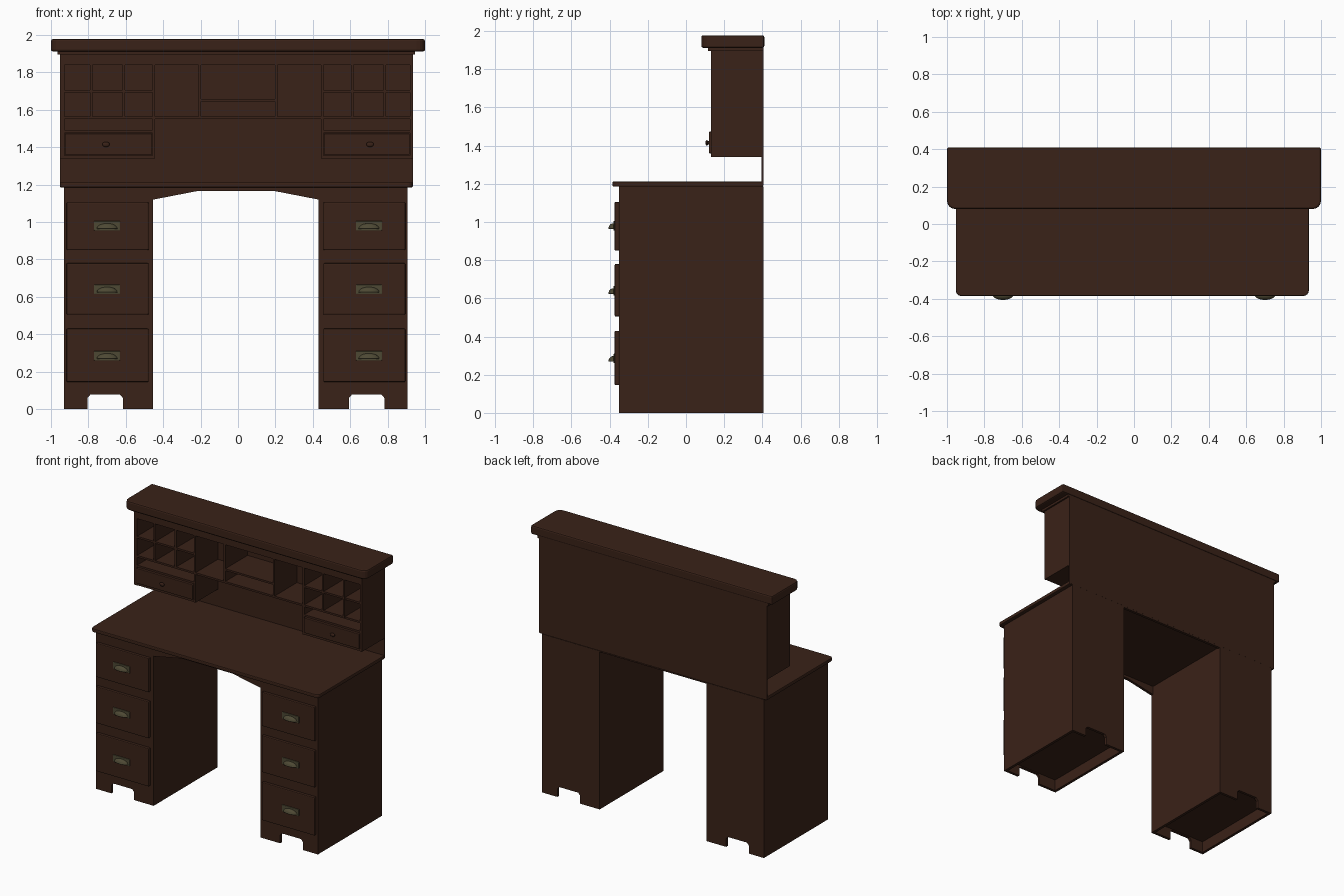
import bpy, bmesh, math
from mathutils import Matrix

if "Cube" in bpy.data.objects:
    bpy.data.objects.remove(bpy.data.objects["Cube"])


def material(name, color):
    m = bpy.data.materials.new(name)
    m.diffuse_color = (*color, 1)
    m.use_nodes = True
    m.node_tree.nodes["Principled BSDF"].inputs["Base Color"].default_value = m.diffuse_color
    return m


WOOD = material("dark_wood", (0.042, 0.016, 0.009))
BRASS = material("aged_brass", (0.075, 0.066, 0.034))
CX = -0.011            # the carcass sits slightly left of the cap
BACK = 0.405


def finish(name, bm, mat, bevel=0, smooth=False):
    bmesh.ops.recalc_face_normals(bm, faces=bm.faces)
    me = bpy.data.meshes.new(name)
    bm.to_mesh(me)
    bm.free()
    me.materials.append(mat)
    ob = bpy.data.objects.new(name, me)
    bpy.context.collection.objects.link(ob)
    if smooth:
        for p in me.polygons:
            p.use_smooth = True
    if bevel:
        mod = ob.modifiers.new("bevel", "BEVEL")
        mod.width, mod.segments = bevel, 2
    return ob


def prism(name, pts, vec, mat=WOOD, bevel=0):
    bm = bmesh.new()
    f = bm.faces.new([bm.verts.new(p) for p in pts])
    ext = bmesh.ops.extrude_face_region(bm, geom=[f])["geom"]
    bmesh.ops.translate(bm, vec=vec, verts=[v for v in ext if isinstance(v, bmesh.types.BMVert)])
    return finish(name, bm, mat, bevel)


def box(name, x0, x1, y0, y1, z0, z1, mat=WOOD, bevel=0):
    x0, x1 = min(x0, x1), max(x0, x1)
    return prism(name, [(x0, y0, z0), (x1, y0, z0), (x1, y1, z0), (x0, y1, z0)],
                 (0, 0, z1 - z0), mat, bevel)


def front_panel(name, half, y, thick):
    """Board from a half outline (x, z), mirrored about the carcass centre."""
    pts = half + [(-x, z) for x, z in reversed(half)]
    return prism(name, [(CX + x, y, z) for x, z in pts], (0, thick, 0))


def round_top(name, x0, x1, y0, y1, z0, z1, r, bevel):
    """Slab whose two front corners are rounded."""
    pts = [(x1, y1, z0), (x0, y1, z0)]
    for cx, a0 in ((x0 + r, 180), (x1 - r, 270)):
        for i in range(5):
            a = math.radians(a0 + 22.5 * i)
            pts.append((cx + r * math.cos(a), y0 + r + r * math.sin(a), z0))
    return prism(name, pts, (0, 0, z1 - z0), WOOD, bevel)


# Front and back boards with foot cutouts; the front has the arched apron
foot = [(0.4425, 0), (0.605, 0), (0.605, 0.06), (0.62, 0.078), (0.778, 0.078),
        (0.793, 0.06), (0.793, 0), (0.918, 0), (0.918, 1.186)]
front_panel("front_frame", [(0.21, 1.165), (0.4425, 1.12)] + foot, -0.35, 0.02)
front_panel("back_frame", [(0.4425, 1.178)] + foot, BACK - 0.02, 0.02)

# Pedestals, drawers and pulls
for s, side in ((-1, "left"), (1, "right")):
    for off, label in ((0.4425, "inner"), (0.898, "outer")):
        box(f"{side}_{label}_side", CX + s * off, CX + s * (off + 0.02), -0.331, BACK - 0.019, 0, 1.186)
    box(f"{side}_pedestal_floor", CX + s * 0.46, CX + s * 0.9, -0.331, BACK - 0.019, 0.085, 0.105)
    for z0, z1, zh in ((0.145, 0.43, 0.285), (0.505, 0.78, 0.64), (0.85, 1.105, 0.98)):
        box(f"{side}_drawer_front", CX + s * 0.467, CX + s * 0.906, -0.374, -0.349, z0, z1, bevel=0.006)
        hx = s * 0.70
        box(f"{side}_pull_plate", hx - 0.07, hx + 0.07, -0.381, -0.373, zh - 0.025, zh + 0.025, BRASS, 0.003)
        # half-dome cup pull, open below
        bm = bmesh.new()
        bmesh.ops.create_uvsphere(bm, u_segments=20, v_segments=12, radius=1)
        for co, no in (((0, 0, 0), (0, 0, -1)), ((0, 0, 0), (0, 1, 0))):
            bmesh.ops.bisect_plane(bm, geom=bm.verts[:] + bm.edges[:] + bm.faces[:],
                                   plane_co=co, plane_no=no, clear_outer=True)
        bmesh.ops.transform(bm, verts=bm.verts,
                            matrix=Matrix.Translation((hx, -0.38, zh - 0.014)) @ Matrix.Diagonal((0.055, 0.026, 0.027, 1)))
        cup = finish(f"{side}_cup_pull", bm, BRASS, smooth=True)
        cup.modifiers.new("thickness", "SOLIDIFY").thickness = 0.003

# Writing surface
round_top("desk_top", -0.953, 0.935, -0.385, BACK, 1.185, 1.212, 0.03, 0.006)

# Hutch shell
HF = 0.13
box("hutch_back", -0.953, 0.935, BACK - 0.01, BACK, 1.19, 1.92)
box("hutch_top_rail", -0.94, 0.922, HF, BACK - 0.009, 1.84, 1.915)
box("hutch_left_side", -0.953, -0.927, HF, BACK - 0.005, 1.34, 1.915)
box("hutch_right_side", 0.92, 0.935, HF, BACK - 0.005, 1.34, 1.915)
round_top("hutch_cap", -1, 1, 0.08, 0.41, 1.912, 1.978, 0.045, 0.01)
box("hutch_cornice", -0.965, 0.947, 0.115, BACK, 1.895, 1.913)

# Hutch shelves and dividers
T = 0.007


def shelf(name, x0, x1, z):
    box(name, x0, x1, HF + 0.002, BACK - 0.009, z - T, z + T)


def divider(name, x, z0, z1):
    box(name, x - T, x + T, HF + 0.001, BACK - 0.009, z0, z1)


shelf("long_shelf", -0.93, 0.922, 1.557)
shelf("centre_shelf", -0.204, 0.204, 1.652)
for s, side, xe in ((-1, "left", -0.93), (1, "right", 0.922)):
    divider(f"{side}_centre_divider", s * 0.204, 1.557, 1.845)
    divider(f"{side}_bay_divider", s * 0.45, 1.34, 1.845)
    for x in (0.61, 0.785):
        divider(f"{side}_pigeonhole_divider", s * x, 1.557, 1.845)
    shelf(f"{side}_pigeonhole_shelf", s * 0.45, xe, 1.70)
    shelf(f"{side}_letter_shelf", s * 0.45, xe, 1.484)
    shelf(f"{side}_bottom_shelf", s * 0.45, xe, 1.348)
    # small drawer with a turned knob
    box(f"{side}_small_drawer", s * 0.459, xe - s * 0.004, 0.12, BACK - 0.02, 1.36, 1.473, bevel=0.004)
    bm = bmesh.new()
    rot = Matrix.Rotation(math.radians(90), 4, "X")
    bmesh.ops.create_cone(bm, segments=16, cap_ends=True, radius1=0.008, radius2=0.008, depth=0.014,
                          matrix=Matrix.Translation((s * 0.706, 0.116, 1.415)) @ rot)
    bmesh.ops.create_uvsphere(bm, u_segments=16, v_segments=8, radius=1,
                              matrix=Matrix.Translation((s * 0.706, 0.109, 1.415)) @ Matrix.Diagonal((0.02, 0.008, 0.014, 1)))
    finish(f"{side}_knob", bm, WOOD, smooth=True)
